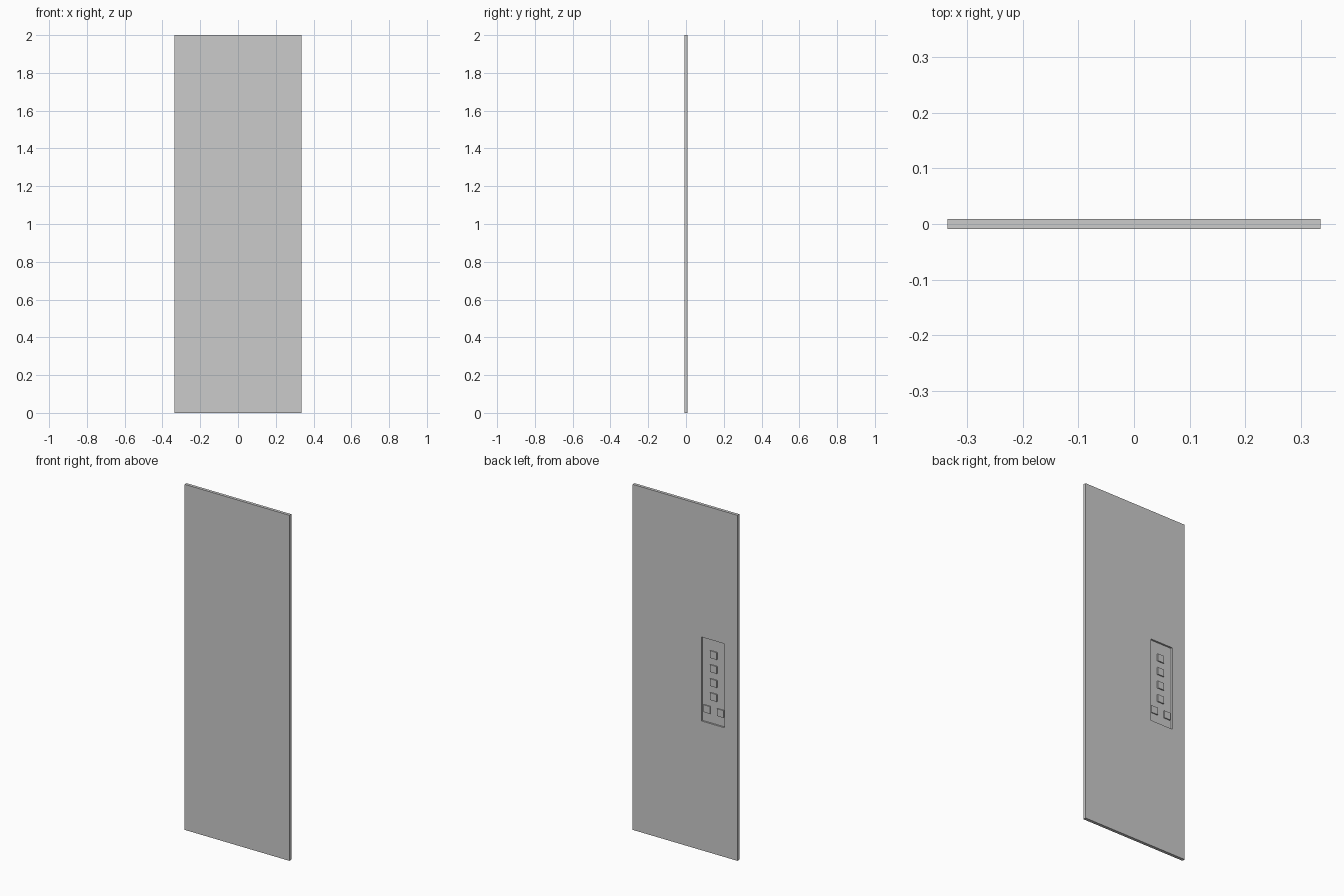
import bpy

if "Cube" in bpy.data.objects:
    bpy.data.objects.remove(bpy.data.objects["Cube"])

WIDTH, THICK, HEIGHT = 0.67, 0.0175, 2.0
BACK = THICK / 2
RECESS_DEPTH = 0.010
PANEL_X, PANEL_Z = -0.179, 0.991        # centre of the control recess
BUTTON, BUTTON_H = 0.042, 0.006
COL, ROW, TOP_ROW_Z = 0.043, 0.081, 1.146


def box(name, center, size):
    bpy.ops.mesh.primitive_cube_add(size=1, location=center)
    ob = bpy.context.object
    ob.name = name
    ob.scale = size
    bpy.ops.object.transform_apply(location=False, rotation=False, scale=True)
    return ob


# Tall wall slab
slab = box("wall_slab", (0, 0, HEIGHT / 2), (WIDTH, THICK, HEIGHT))

# Shallow recess cut into the back face
cutter = box("recess_cutter", (PANEL_X, BACK, PANEL_Z), (0.146, 2 * RECESS_DEPTH, 0.486))
cutter.hide_render = True
mod = slab.modifiers.new("recess", 'BOOLEAN')
mod.operation = 'DIFFERENCE'
mod.solver = 'EXACT'
mod.object = cutter
bpy.context.view_layer.objects.active = slab
bpy.ops.object.modifier_apply(modifier=mod.name)
bpy.data.objects.remove(cutter)

# Four stacked buttons, then a left and right pair below them
spots = [(0, row) for row in range(4)] + [(-1, 4), (1, 4)]
floor_y = BACK - RECESS_DEPTH
for i, (col, row) in enumerate(spots):
    # slightly sunk into the recess floor
    box(f"button_{i + 1}",
        (PANEL_X + col * COL, floor_y + BUTTON_H / 2 - 0.001, TOP_ROW_Z - row * ROW),
        (BUTTON, BUTTON_H + 0.002, BUTTON))
